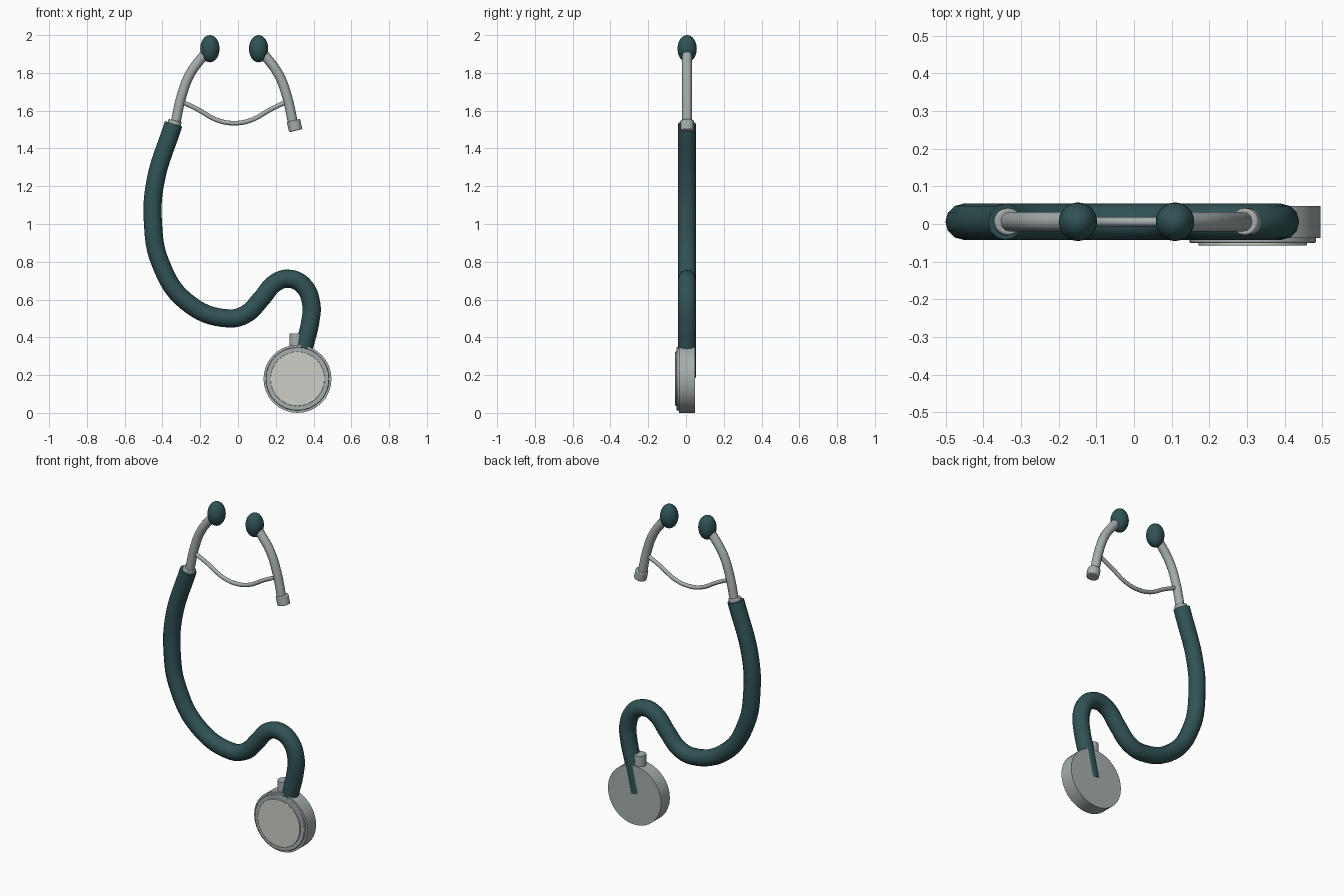
import bpy, math
from mathutils import Vector

if "Cube" in bpy.data.objects:
    bpy.data.objects.remove(bpy.data.objects["Cube"])

Y = 0.006        # common plane of the tubes
MID = -0.02      # mirror line of the headset


def material(name, rgb):
    m = bpy.data.materials.new(name)
    m.diffuse_color = (*rgb, 1)
    m.use_nodes = True
    m.node_tree.nodes["Principled BSDF"].inputs["Base Color"].default_value = m.diffuse_color
    return m


rubber = material("rubber", (0.03, 0.085, 0.09))
steel = material("steel", (0.38, 0.42, 0.42))
film = material("film", (0.62, 0.62, 0.58))


def finish(ob, name, mat):
    ob.name = name
    ob.data.materials.clear()
    ob.data.materials.append(mat)
    bpy.ops.object.select_all(action='DESELECT')
    ob.select_set(True)
    bpy.context.view_layer.objects.active = ob
    bpy.ops.object.shade_smooth_by_angle(angle=math.radians(40))
    return ob


def tube(name, pts, radius, mat, steps=8):
    cu = bpy.data.curves.new(name, 'CURVE')
    cu.dimensions = '3D'
    cu.bevel_depth = radius
    cu.bevel_resolution = 4
    cu.resolution_u = steps
    cu.use_fill_caps = True
    sp = cu.splines.new('BEZIER')
    sp.bezier_points.add(len(pts) - 1)
    for bp, (x, z) in zip(sp.bezier_points, pts):
        bp.co = (x, Y, z)
        bp.handle_left_type = bp.handle_right_type = 'AUTO'
    ob = bpy.data.objects.new(name, cu)
    bpy.context.collection.objects.link(ob)
    bpy.ops.object.select_all(action='DESELECT')
    ob.select_set(True)
    bpy.context.view_layer.objects.active = ob
    bpy.ops.object.convert(target='MESH')
    return finish(bpy.context.object, name, mat)


def rod(name, a, b, radius, mat, bevel=0.0, sides=32):
    a, b = Vector(a), Vector(b)
    bpy.ops.mesh.primitive_cylinder_add(vertices=sides, radius=radius,
                                        depth=(b - a).length, location=(a + b) / 2)
    ob = bpy.context.object
    ob.rotation_euler = (b - a).to_track_quat('Z', 'Y').to_euler()
    if bevel:
        mod = ob.modifiers.new("bevel", 'BEVEL')
        mod.width, mod.segments = bevel, 2
    return finish(ob, name, mat)


# Headset: ear tube, collar and ear tip on each side
for side, s in (("left", -1), ("right", 1)):
    arm = [(0.13, 1.925), (0.17, 1.882), (0.236, 1.79), (0.278, 1.68), (0.312, 1.53)]
    tube("ear_tube_" + side, [(MID + s * x, z) for x, z in arm], 0.026, steel)
    rod("collar_" + side, (MID + s * 0.313, Y, 1.548), (MID + s * 0.326, Y, 1.494),
        0.036, steel, 0.005)
    bpy.ops.mesh.primitive_uv_sphere_add(segments=32, ring_count=16, radius=1,
                                         location=(MID + s * 0.129, Y, 1.928))
    tip = bpy.context.object
    tip.scale = (0.051, 0.051, 0.072)
    finish(tip, "ear_tip_" + side, rubber)

# Spring joining the ear tubes
half = [(0.272, 1.645), (0.19, 1.605), (0.09, 1.55)]
spring = [(MID - x, z) for x, z in half] + [(MID, 1.534)] + \
         [(MID + x, z) for x, z in reversed(half)]
tube("spring", spring, 0.012, steel)

# Long rubber tube running into the chest piece
tube("rubber_tube", [(-0.341, 1.53), (-0.438, 1.22), (-0.45, 1.0), (-0.413, 0.80),
                     (-0.275, 0.59), (-0.05, 0.50), (0.045, 0.525), (0.124, 0.605),
                     (0.20, 0.69), (0.27, 0.71), (0.345, 0.675), (0.388, 0.577),
                     (0.382, 0.48), (0.352, 0.355), (0.315, 0.19)], 0.048, rubber)

# Chest piece: body, rim, diaphragm and stem
cx, cz = 0.315, 0.18
rod("chest_body", (cx, -0.037, cz), (cx, 0.048, cz), 0.18, steel)
rod("chest_rim", (cx, -0.050, cz), (cx, -0.03, cz), 0.168, steel, 0.003)
rod("diaphragm", (cx, -0.057, cz), (cx, -0.045, cz), 0.144, film, 0.002)
rod("stem", (0.307, Y, 0.28), (0.307, Y, 0.42), 0.035, steel)
